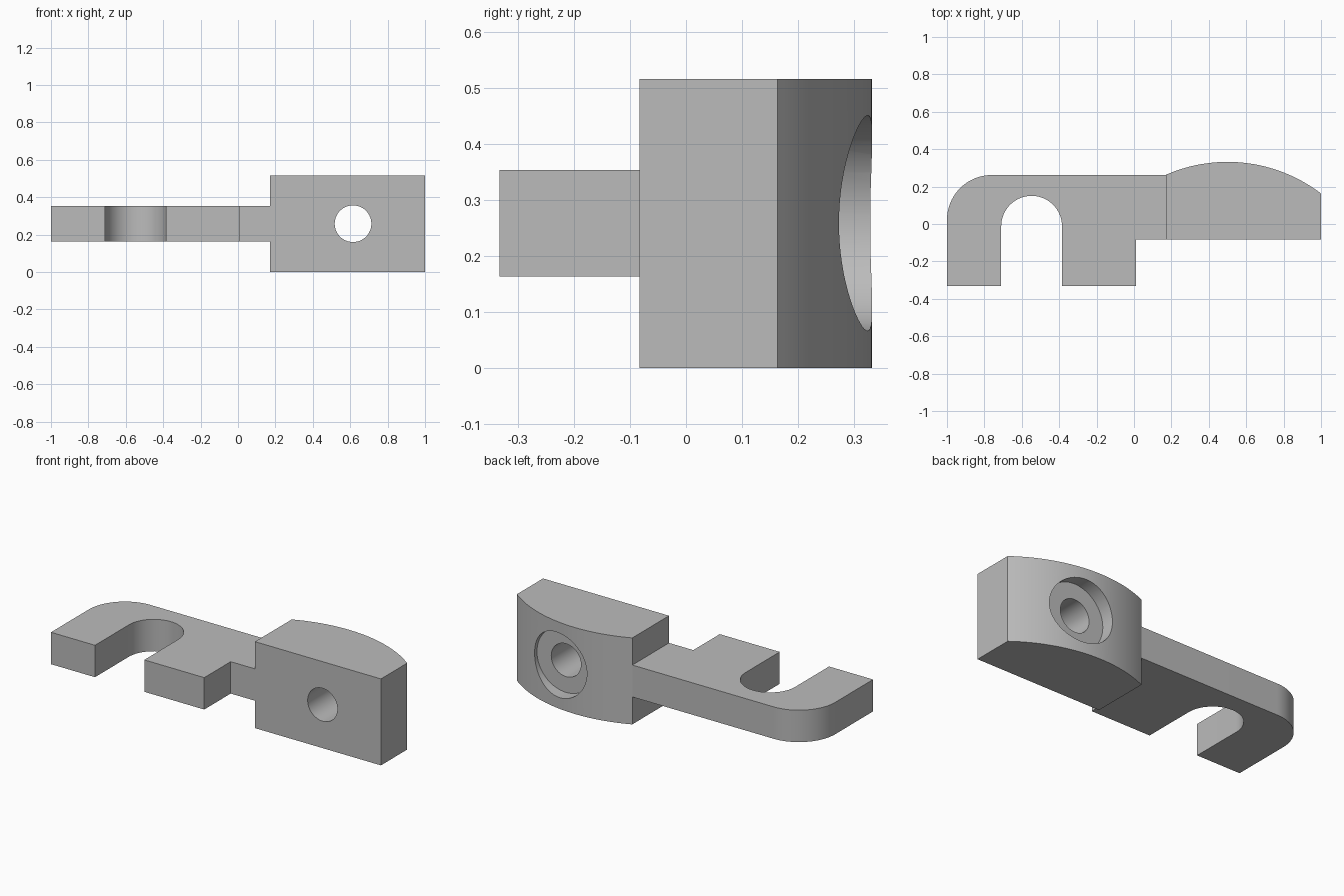
import bpy, bmesh, math

cube = bpy.data.objects.get("Cube")
if cube:
    bpy.data.objects.remove(cube, do_unlink=True)

grey = bpy.data.materials.new("plain grey")
grey.use_nodes = True
COLOUR = (0.5, 0.5, 0.5, 1)
grey.diffuse_color = COLOUR
for node in grey.node_tree.nodes:
    if node.type == 'BSDF_PRINCIPLED':
        node.inputs["Base Color"].default_value = COLOUR


def arc(cx, cy, r, start, end, steps):
    """Points on an arc, angles in degrees."""
    angles = [math.radians(start + (end - start) * i / steps) for i in range(steps + 1)]
    return [(cx + r * math.cos(a), cy + r * math.sin(a)) for a in angles]


def extrude_plan(name, outline, z0, z1):
    """Upright prism from a plan outline."""
    bm = bmesh.new()
    face = bm.faces.new([bm.verts.new((x, y, z0)) for x, y in outline])
    grown = bmesh.ops.extrude_face_region(bm, geom=[face])["geom"]
    verts = [g for g in grown if isinstance(g, bmesh.types.BMVert)]
    bmesh.ops.translate(bm, verts=verts, vec=(0, 0, z1 - z0))
    bmesh.ops.recalc_face_normals(bm, faces=bm.faces)
    mesh = bpy.data.meshes.new(name)
    bm.to_mesh(mesh)
    bm.free()
    mesh.materials.append(grey)
    obj = bpy.data.objects.new(name, mesh)
    bpy.context.collection.objects.link(obj)
    return obj


def activate(obj):
    bpy.ops.object.select_all(action='DESELECT')
    obj.select_set(True)
    bpy.context.view_layer.objects.active = obj


def drill(target, x, z, radius, y0, y1):
    """Cut a round hole along y."""
    bpy.ops.mesh.primitive_cylinder_add(
        vertices=64, radius=radius, depth=y1 - y0,
        location=(x, (y0 + y1) / 2, z), rotation=(math.pi / 2, 0, 0))
    cutter = bpy.context.object
    cutter.hide_render = True
    cutter.data.materials.append(grey)
    mod = target.modifiers.new("hole", 'BOOLEAN')
    mod.operation, mod.solver, mod.object = 'DIFFERENCE', 'EXACT', cutter
    activate(target)
    bpy.ops.object.modifier_apply(modifier=mod.name)
    bpy.data.objects.remove(cutter, do_unlink=True)


FRONT, STEP, BACK = -0.332, -0.083, 0.262   # plan depths
JOIN = 0.17                                 # where the arm meets the block

# Slotted arm with a rounded outer corner
arm_plan = [(-1, FRONT), (-0.71, FRONT)]
arm_plan += arc(-0.5475, -0.012, 0.1625, 180, 0, 32)
arm_plan += [(-0.385, FRONT), (0.01, FRONT), (0.01, STEP), (JOIN, STEP), (JOIN, BACK)]
arm_plan += arc(-0.76, BACK - 0.24, 0.24, 90, 180, 24)
arm = extrude_plan("slotted_arm", arm_plan, 0.163, 0.353)

# Mounting block with a bowed back
R, PEAK_X, PEAK_Y = 0.824, 0.5, 0.332
a0 = math.degrees(math.acos((1 - PEAK_X) / R))
a1 = math.degrees(math.acos((JOIN - PEAK_X) / R))
block_plan = [(JOIN, STEP), (1, STEP)] + arc(PEAK_X, PEAK_Y - R, R, a0, a1, 40)
block = extrude_plan("mounting_block", block_plan, 0, 0.515)

# Counterbored bolt hole
drill(block, 0.615, 0.2585, 0.192, 0.25, 0.5)
drill(block, 0.615, 0.2585, 0.098, -0.3, 0.5)

for part in (arm, block):
    activate(part)
    bpy.ops.object.shade_smooth_by_angle(angle=math.radians(25))
